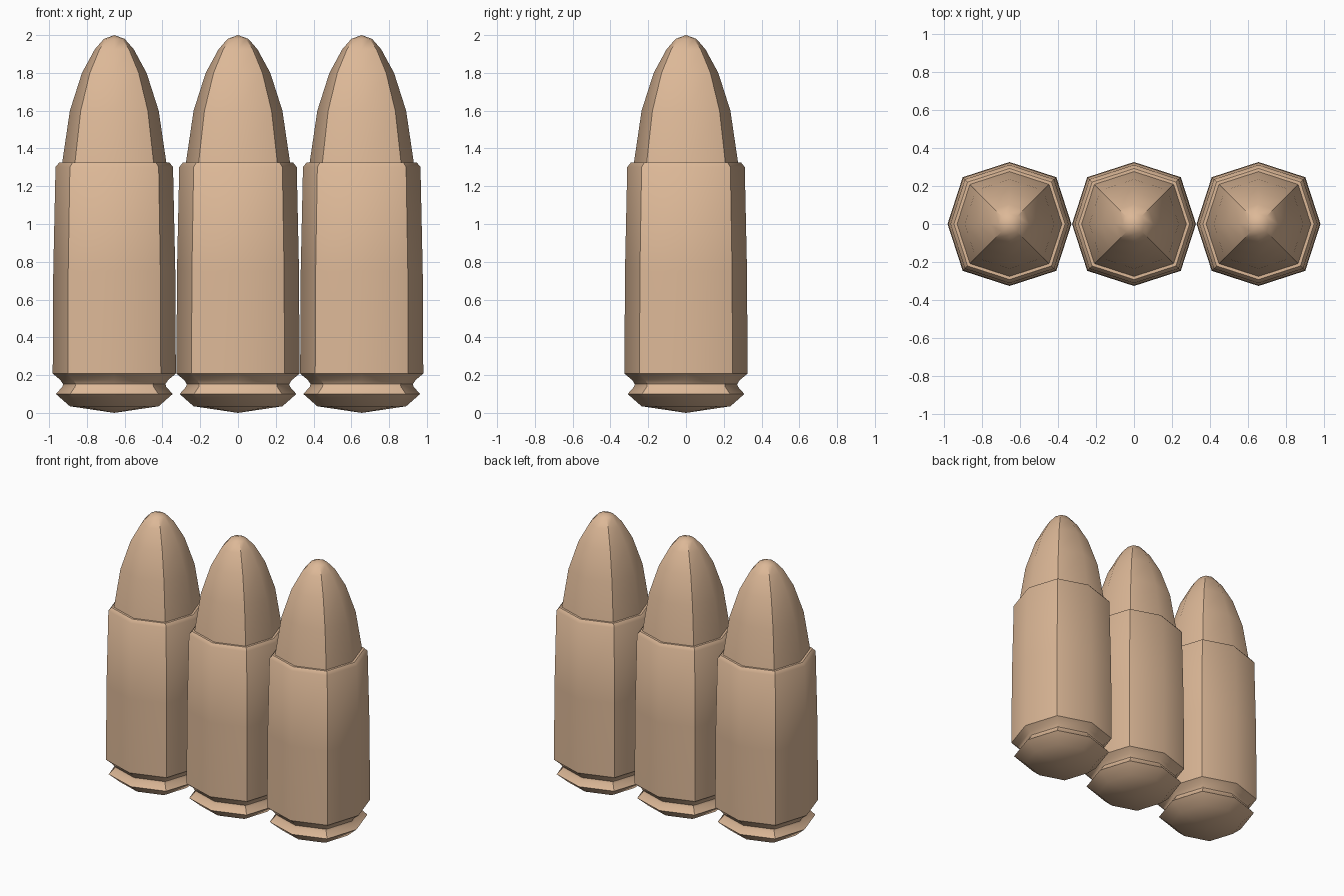
import bpy, bmesh
from math import sin, cos, pi, radians

cube = bpy.data.objects.get("Cube")
if cube:
    bpy.data.objects.remove(cube, do_unlink=True)

# One tan colour for everything
tan = bpy.data.materials.new("tan")
tan.use_nodes = True
colour = (0.72, 0.48, 0.31, 1)
tan.diffuse_color = colour
tan.node_tree.nodes["Principled BSDF"].inputs["Base Color"].default_value = colour

SIDES = 8
DIAGONAL = 1.068   # corners between the axes stand out slightly
SPACING = 0.655

# Profiles as (radius, height), bottom to top
CASING = [(0, 0), (0.235, 0.035), (0.309, 0.1), (0.275, 0.138), (0.271, 0.152),
          (0.285, 0.174), (0.326, 0.208), (0.323, 0.75), (0.311, 1.302),
          (0.292, 1.325), (0, 1.325)]
TIP = [(0.276, 1.323), (0.235, 1.6), (0.171, 1.8), (0.103, 1.925),
       (0.055, 1.98), (0, 2.0)]


def lathe(name, profile, x):
    """Spin a profile into an eight-sided solid."""
    bm = bmesh.new()
    rings = []
    for r, z in profile:
        if r == 0:
            rings.append([bm.verts.new((0, 0, z))] * SIDES)
            continue
        ring = []
        for i in range(SIDES):
            a = 2 * pi * i / SIDES
            k = r * (DIAGONAL if i % 2 else 1)
            ring.append(bm.verts.new((k * cos(a), k * sin(a), z)))
        rings.append(ring)
    for low, high in zip(rings, rings[1:]):
        for i in range(SIDES):
            j = (i + 1) % SIDES
            corners = [low[i], low[j], high[j], high[i]]
            bm.faces.new(list(dict.fromkeys(corners)))
    bmesh.ops.recalc_face_normals(bm, faces=bm.faces)
    mesh = bpy.data.meshes.new(name)
    bm.to_mesh(mesh)
    bm.free()
    mesh.materials.append(tan)
    mesh.shade_smooth()
    mesh.set_sharp_from_angle(angle=radians(40))
    obj = bpy.data.objects.new(name, mesh)
    obj.location.x = x
    bpy.context.collection.objects.link(obj)


# Three cartridges in a row
for side, x in (("right", -SPACING), ("middle", 0), ("left", SPACING)):
    lathe(side + "_casing", CASING, x)
    lathe(side + "_bullet_tip", TIP, x)
